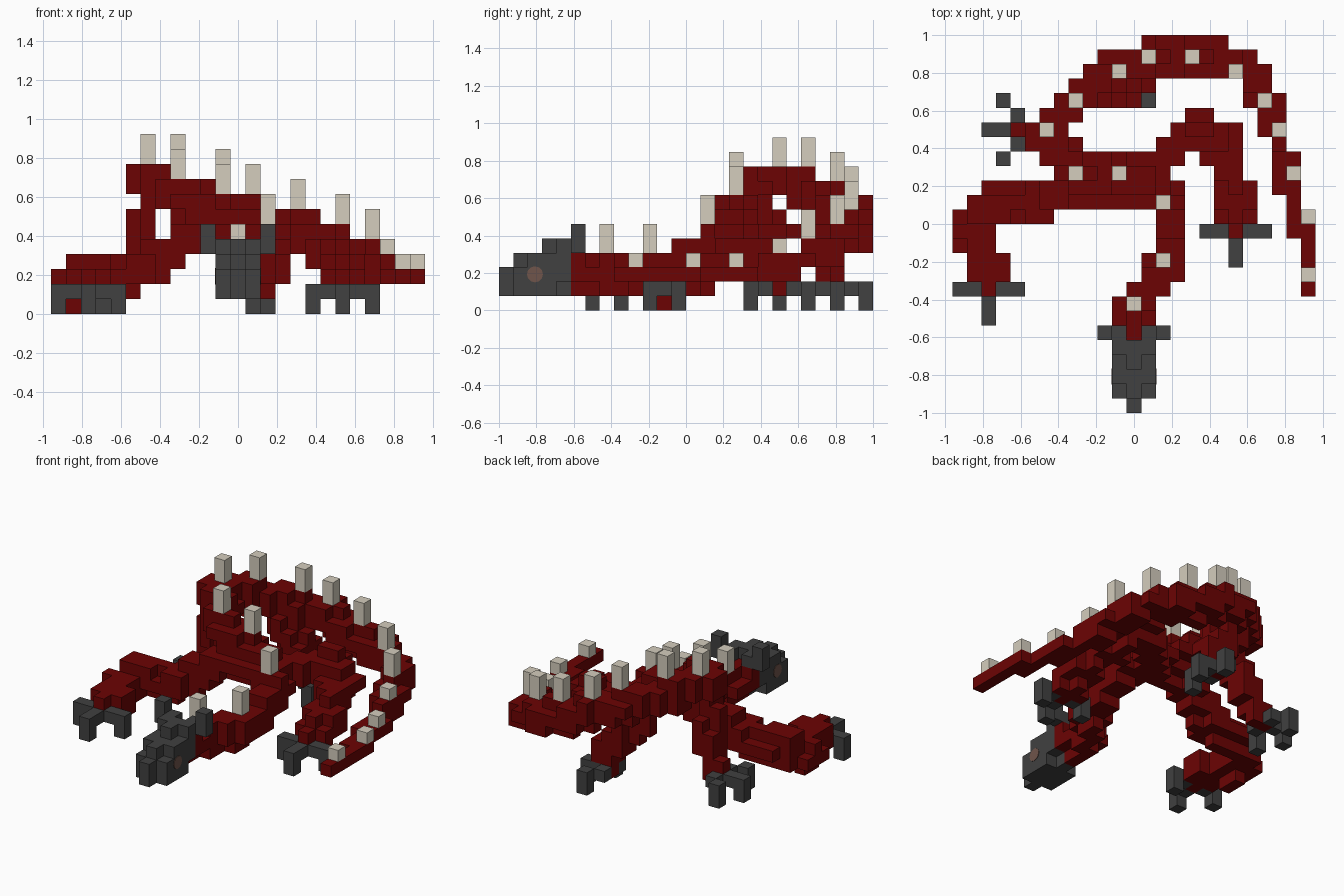
import bpy
import bmesh
from math import pi
from mathutils import Vector, Matrix

SIZE = 1 / 13  # edge of one block

if "Cube" in bpy.data.objects:
    bpy.data.objects.remove(bpy.data.objects["Cube"], do_unlink=True)


def make_material(name, red, green, blue):
    mat = bpy.data.materials.new(name)
    mat.use_nodes = True
    mat.diffuse_color = (red, green, blue, 1)
    mat.node_tree.nodes["Principled BSDF"].inputs["Base Color"].default_value = (red, green, blue, 1)
    return mat


scale_red = make_material("dark red", 0.15, 0.001, 0.001)
charcoal = make_material("charcoal", 0.052, 0.052, 0.052)
bone = make_material("bone", 0.66, 0.61, 0.51)
eye_brown = make_material("dull brown", 0.16, 0.09, 0.07)

parts = {}     # part name -> (material, set of blocks)
taken = set()  # every block already used


def add_part(name, material, *groups):
    """Register blocks under a part, skipping those another part owns."""
    cells = set().union(*groups) - taken
    taken.update(cells)
    parts[name] = (material, cells)


def box(cols, rows, levels):
    """Blocks in inclusive column, row (back to front) and level ranges."""
    spans = [range(low, high + 1) for low, high in (cols, rows, levels)]
    return {(c, r, k) for c in spans[0] for r in spans[1] for k in spans[2]}


def tube(points, start_radius, end_radius):
    """Blocks whose centres lie within a tapering radius of a path."""
    cells = set()
    path = [Vector(p) for p in points]
    substeps = 12
    total = substeps * (len(path) - 1)
    for i in range(total + 1):
        index = min(i // substeps, len(path) - 2)
        spot = path[index].lerp(path[index + 1], i / substeps - index)
        radius = start_radius + (end_radius - start_radius) * i / total
        near = box(*[(round(v) - 2, round(v) + 2) for v in spot])
        cells |= {cell for cell in near if cell[2] >= 0 and (Vector(cell) - spot).length <= radius}
    return cells


def foot(name, col, row, forward, spread):
    """Three-toed foot; the outer toes sit `spread` blocks ahead of the palm."""
    fc, fr = forward
    cells = set()
    for side in (-1, 1):
        sc, sr = fr * side, fc * side
        cells.add((col + sc, row + sr, 1))
        tip = (col + 2 * sc + fc * spread, row + 2 * sr + fr * spread)
        cells |= {(*tip, 0), (*tip, 1)}
    tip = (col + 2 * fc, row + 2 * fr)
    cells |= {(col + fc, row + fr, 1), (*tip, 0), (*tip, 1)}
    add_part(name, charcoal, cells)


# Feet
foot("front_right_foot", 2, 17, (0, 1), 0)
foot("front_left_foot", 19, 13, (0, 1), 0)
foot("back_right_foot", 4, 6, (-1, 0), 1)
foot("back_left_foot", 12, 2, (1, 0), 1)

# Head: stepped muzzle with a raised ridge, brow and swept horns
add_part("head", charcoal,
         box((12, 12), (25, 25), (1, 2)),
         box((11, 13), (24, 24), (1, 2)),
         box((12, 12), (24, 24), (3, 3)),
         box((11, 13), (22, 23), (1, 3)),
         box((12, 12), (22, 22), (4, 4)),
         box((11, 13), (21, 21), (2, 4)),
         box((12, 12), (21, 21), (1, 1)),
         *[box((c, c), (20, 20), (4, 4)) for c in (11, 13)])
add_part("horns", charcoal, *[box((c, c), (20, 20), (4, 5)) for c in (10, 14)])

# Spines: tall along the back, short on the tail
tall = [(12, 18, 4), (14, 15, 4), (14, 11, 6), (11, 9, 8), (8, 9, 9), (6, 6, 10), (8, 4, 10),
        (11, 2, 9), (13, 1, 8), (16, 1, 7), (19, 2, 6), (21, 4, 5)]
short = [(22, 6, 4), (23, 9, 3), (24, 12, 3), (24, 16, 3)]
add_part("back_spines", bone, {(c, r, k + n) for c, r, k in tall for n in (0, 1)})
add_part("tail_spines", bone, set(short))

# Trunk rising from the shoulders, turning and sweeping along the back
add_part("trunk", scale_red,
         tube([(14.35, 11, 4.1), (13, 9.8, 5), (11, 9.2, 5.9), (8, 9, 7.1), (7.3, 8, 8.1),
               (6, 7, 8.4), (6, 6, 8.5), (7, 5, 8.25), (8, 4, 7.9), (9, 3, 7.4), (10, 2, 7.1),
               (11, 2, 6.8), (13, 1, 6.25), (14, 1, 5.8), (16, 1, 5), (17, 1, 4.75),
               (18, 1, 4.3)], 1.3, 1.3))

# Neck dropping to the head
add_part("neck", scale_red,
         tube([(14.35, 11, 4.1), (14.35, 14.5, 2.3), (14.35, 15.2, 2.2), (12, 18.3, 2),
               (12, 19.3, 2)], 1.3, 1.3),
         box((11, 13), (20, 20), (2, 3)),
         box((12, 12), (20, 20), (1, 1)))

# Tail thinning to a single row of blocks
add_part("tail", scale_red,
         tube([(18.5, 1.1, 4.2), (19.5, 1.6, 4), (20.5, 2.6, 3.6), (21, 4, 3.1), (21.5, 5.5, 2.4),
               (22.4, 8, 1.9), (22.6, 10, 2), (23.3, 12, 2), (23.8, 14, 2), (24, 17, 2)], 1.15, 0.65))

# Legs
add_part("front_right_leg", scale_red,
         tube([(12, 9.9, 5), (9, 10, 5), (8, 10, 4), (7, 10.4, 3.4), (6, 11, 2.6), (5, 11, 2.2),
               (3, 11, 2.1), (1.9, 11.35, 2.2), (1, 12.4, 1.25), (1, 13.6, 1.2), (2, 15, 1.65),
               (2, 16, 1.65)], 1.3, 1.3))
add_part("front_left_leg", scale_red,
         tube([(12.5, 9, 5), (14, 8, 4.3), (15, 7, 4.6), (16, 6, 5), (17, 6, 4.9), (18, 6.4, 4.2),
               (18.1, 8, 3.6), (19, 10, 2.8), (19, 11.2, 2), (19, 12, 1.65)], 1.3, 1.3))
add_part("back_right_leg", scale_red,
         tube([(5.9, 7.4, 6.5), (5.7, 7, 5), (5.4, 6.4, 3.5), (5, 6.3, 2.2), (4.5, 6.2, 1.4)], 1.1, 1))
add_part("back_left_leg", scale_red,
         tube([(10, 3.2, 5.5), (11.5, 3, 4), (12.2, 2.3, 2.5), (12, 2, 1.5)], 1.2, 1),
         box((13, 13), (3, 3), (3, 3)))

# Turn every part into a mesh of its exposed block faces
directions = [Vector(axis) * sign for axis in Matrix.Identity(3) for sign in (1, -1)]


def link(name, bm, material):
    mesh = bpy.data.meshes.new(name)
    bm.to_mesh(mesh)
    bm.free()
    mesh.materials.append(material)
    bpy.context.collection.objects.link(bpy.data.objects.new(name, mesh))


for name, (material, cells) in parts.items():
    bm = bmesh.new()
    for c, r, k in sorted(cells):
        centre = Vector((c - 12, 12.5 - r, k + 0.5))
        for d in directions:
            if (c + int(d.x), r - int(d.y), k + int(d.z)) in taken:
                continue
            u = Vector((d.z, d.x, d.y))
            v = d.cross(u)
            ring = (u + v, v - u, -u - v, u - v)
            bm.faces.new([bm.verts.new((centre + (d + p) / 2) * SIZE) for p in ring])
    bmesh.ops.remove_doubles(bm, verts=bm.verts, dist=SIZE / 100)
    link(name, bm, material)

# Eyes: thin round plates on both sides of the head
for name, side in (("left_eye", 1), ("right_eye", -1)):
    bm = bmesh.new()
    place = Matrix.Translation(Vector((side * 1.5, -10.5, 2.5)) * SIZE) @ Matrix.Rotation(pi / 2, 4, "Y")
    bmesh.ops.create_cone(bm, cap_ends=True, segments=12, radius1=SIZE * 0.56,
                          radius2=SIZE * 0.56, depth=0.006, matrix=place)
    link(name, bm, eye_brown)
